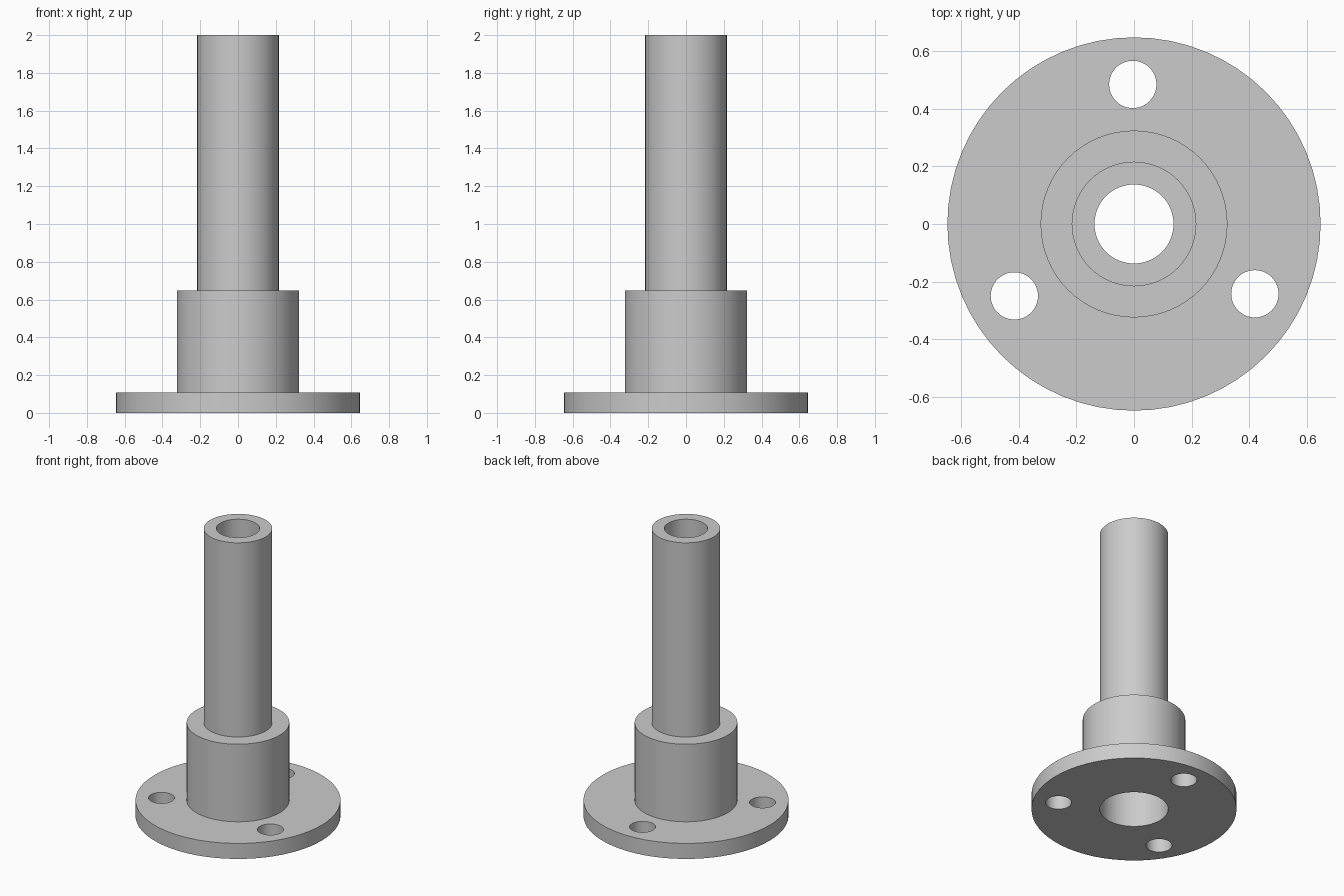
import bpy
import bmesh
import math

SIDES = 64
TUBE_R = 0.216

cube = bpy.data.objects.get("Cube")
if cube:
    bpy.data.objects.remove(cube, do_unlink=True)

# Single plain grey
grey = bpy.data.materials.new("plain_grey")
grey.use_nodes = True
COLOUR = (0.6, 0.6, 0.6, 1)
grey.diffuse_color = COLOUR
grey.node_tree.nodes["Principled BSDF"].inputs["Base Color"].default_value = COLOUR


def lathe(name, profile):
    """Revolve a closed (radius, height) profile about the z axis."""
    bm = bmesh.new()
    rings = []
    for i in range(SIDES):
        a = math.tau * i / SIDES
        rings.append([bm.verts.new((r * math.cos(a), r * math.sin(a), z)) for r, z in profile])
    n = len(profile)
    for i in range(SIDES):
        here, after = rings[i], rings[(i + 1) % SIDES]
        for j in range(n):
            k = (j + 1) % n
            bm.faces.new((here[j], after[j], after[k], here[k]))
    bmesh.ops.recalc_face_normals(bm, faces=bm.faces)
    mesh = bpy.data.meshes.new(name)
    bm.to_mesh(mesh)
    bm.free()
    mesh.materials.append(grey)
    obj = bpy.data.objects.new(name, mesh)
    bpy.context.collection.objects.link(obj)
    return obj


def activate(obj):
    bpy.ops.object.select_all(action='DESELECT')
    obj.select_set(True)
    bpy.context.view_layer.objects.active = obj


# Round flange with its raised hub and through bore
hub = lathe("flanged_hub", [(TUBE_R, 0), (0.647, 0), (0.647, 0.108),
                            (0.324, 0.108), (0.324, 0.648), (TUBE_R, 0.648)])

# Hollow tube seated in the hub
tube = lathe("tube", [(0.137, 0.45), (TUBE_R, 0.45), (TUBE_R, 2), (0.137, 2)])

# Three bolt holes through the flange
for i in range(3):
    a = math.radians(-30 + 120.5 * i)
    bpy.ops.mesh.primitive_cylinder_add(
        vertices=48, radius=0.082, depth=0.3,
        location=(0.484 * math.cos(a), 0.484 * math.sin(a), 0.05))
    cutter = bpy.context.object
    cutter.name = "bolt_hole_cutter"
    cutter.hide_render = True
    cutter.data.materials.append(grey)
    mod = hub.modifiers.new("bolt_hole", 'BOOLEAN')
    mod.operation = 'DIFFERENCE'
    mod.solver = 'EXACT'
    mod.object = cutter
    activate(hub)
    bpy.ops.object.modifier_apply(modifier=mod.name)
    bpy.data.objects.remove(cutter, do_unlink=True)

# Smooth round walls, crisp rims
for obj in (hub, tube):
    activate(obj)
    bpy.ops.object.shade_smooth_by_angle(angle=math.radians(30))
